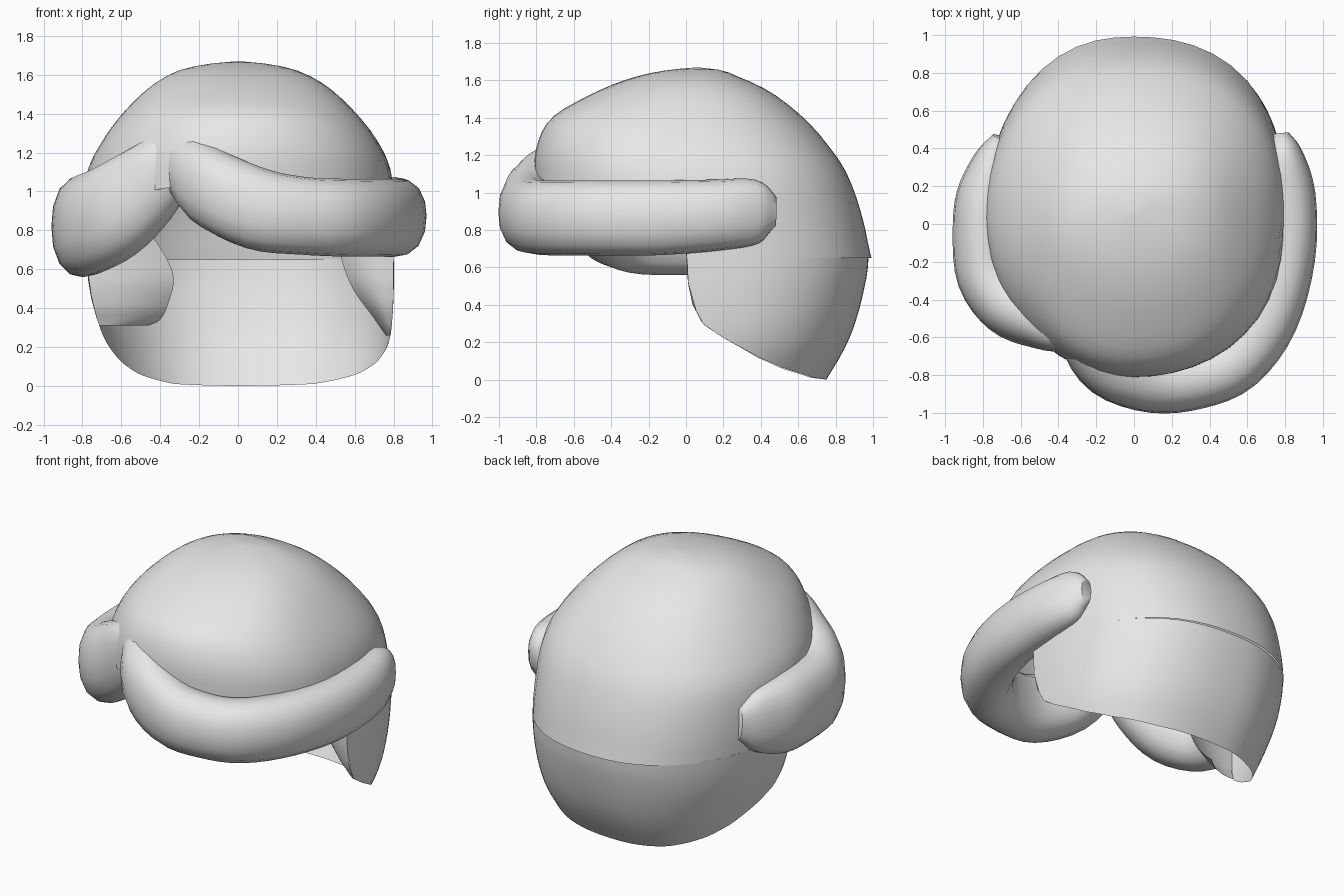
import bpy, math
from mathutils import Vector

cube = bpy.data.objects.get("Cube")
if cube:
    bpy.data.objects.remove(cube)

mat = bpy.data.materials.new("light grey")
mat.use_nodes = True
mat.diffuse_color = (0.8, 0.8, 0.8, 1)
mat.node_tree.nodes["Principled BSDF"].inputs["Base Color"].default_value = mat.diffuse_color


def lerp_table(table, key):
    """Linear lookup in rows sorted by their first value."""
    if key <= table[0][0]:
        return table[0][1:]
    for a, b in zip(table, table[1:]):
        if key <= b[0]:
            t = (key - a[0]) / (b[0] - a[0])
            return [p + (q - p) * t for p, q in zip(a[1:], b[1:])]
    return table[-1][1:]


def smooth_path(path, steps):
    """Points along a Catmull-Rom spline through the path."""
    pts = [Vector(p) for p in path]
    pts = [2 * pts[0] - pts[1]] + pts + [2 * pts[-1] - pts[-2]]
    samples = []
    for p0, p1, p2, p3 in zip(pts, pts[1:], pts[2:], pts[3:]):
        for k in range(steps):
            t = k / steps
            samples.append(.5 * (2 * p1 + (p2 - p0) * t + (2 * p0 - 5 * p1 + 4 * p2 - p3) * t * t
                                 + (3 * p1 - p0 - 3 * p2 + p3) * t ** 3))
    return samples + [pts[-2]]


def grid_object(name, rows, closed=False, caps=False):
    """Skin a list of equally long point rows."""
    n = len(rows[0])
    verts = [p for row in rows for p in row]
    faces = []
    for i in range(len(rows) - 1):
        for j in range(n if closed else n - 1):
            k = (j + 1) % n
            faces.append((i * n + j, i * n + k, (i + 1) * n + k, (i + 1) * n + j))
    if caps:
        faces.append(tuple(reversed(range(n))))
        faces.append(tuple(range(len(verts) - n, len(verts))))
    mesh = bpy.data.meshes.new(name)
    mesh.from_pydata(verts, [], faces)
    mesh.materials.append(mat)
    obj = bpy.data.objects.new(name, mesh)
    bpy.context.collection.objects.link(obj)
    bpy.ops.object.select_all(action="DESELECT")
    obj.select_set(True)
    bpy.context.view_layer.objects.active = obj
    bpy.ops.object.mode_set(mode="EDIT")
    bpy.ops.mesh.select_all(action="SELECT")
    bpy.ops.mesh.remove_doubles(threshold=0.0005)
    bpy.ops.mesh.normals_make_consistent(inside=False)
    bpy.ops.object.mode_set(mode="OBJECT")
    bpy.ops.object.shade_smooth_by_angle(angle=math.radians(50))


# Head outline by height: z, left width, right width, front y, back y
HEAD = smooth_path([
    (0, .7, .6, -.6, .75), (.2, .775, .675, -.7, .865), (.45, .8, .755, -.75, .945),
    (.72, .8, .785, -.8, .975), (1.06, .795, .785, -.81, .88), (1.24, .73, .71, -.8, .77),
    (1.4, .61, .595, -.72, .63), (1.54, .46, .45, -.48, .45), (1.62, .31, .31, -.27, .28),
    (1.655, .16, .16, -.1, .19), (1.67, 0, 0, .06, .06)], 3)


def head_point(angle, z):
    left, right, front, back = lerp_table(HEAD, z)
    c, s = math.cos(angle), math.sin(angle)
    power = 2.2 + .18 * c + .1 * s
    fat = (abs(c) ** power + abs(s) ** power) ** (-1 / power)
    return Vector(((left if c > 0 else right) * c * fat,
                   (front + back) / 2 + (back - front) / 2 * s * fat, z))


# Crown: dome with a high front hairline and a small lip at the back
HAIRLINE = [(-1, 1.04), (-.8, 1.0), (-.5, .93), (-.2, .8), (0, .66), (1, .65)]
SEGMENTS, STEPS = 48, 20
rows = []
for i in range(STEPS + 1):
    row = []
    for j in range(SEGMENTS):
        a = math.tau * j / SEGMENTS
        s = math.sin(a)
        bottom = lerp_table(HAIRLINE, s)[0]
        p = head_point(a, bottom + (1.67 - bottom) * math.cos(math.pi / 2 * i / STEPS))
        if i == STEPS:
            p.y += .04 * max(0, s - .6)
        row.append(p)
    rows.append(row)
grid_object("crown", rows, closed=True)

# Nape: open shell behind the ears, with a sloping lower edge
NAPE_EDGE = [(-.1, .52), (-.07, .4), (0, .3), (.13, .23), (.4, .12),
             (.6, .06), (.85, .01), (1, 0)]
START = math.asin(NAPE_EDGE[0][0])
rows = []
for i in range(13):
    row = []
    for j in range(65):
        a = START + (math.pi - 2 * START) * j / 64
        high = lerp_table(HAIRLINE, math.sin(a))[0]
        low = lerp_table(NAPE_EDGE, math.sin(a))[0]
        row.append(head_point(a, high + (low - high) * i / 12))
    rows.append(row)
grid_object("nape", rows)

# Side locks: curl inward from the front edges of the nape
EDGE_BY_HEIGHT = [(z, s) for s, z in reversed(NAPE_EDGE)]


def side_lock(name, side, inner):
    rows = []
    for x, z in smooth_path(inner, 3):
        a = math.asin(lerp_table(EDGE_BY_HEIGHT, z)[0])
        edge = head_point(a if side > 0 else math.pi - a, z)
        row = []
        for k in range(9):
            t = k / 8
            row.append((edge.x + (side * x - edge.x) * t,
                        edge.y + .1 * t * t - .01 * math.sin(math.pi * t), z))
        rows.append(row)
    grid_object(name, rows)


side_lock("left_side_lock", 1, [(.76, .26), (.69, .36), (.59, .5), (.53, .66), (.5, .85)])
side_lock("right_side_lock", -1, [(.46, .31), (.4, .34), (.36, .42), (.33, .55), (.38, .68), (.5, .85)])


# Fringe rolls: oval tubes swept along a smooth path of x, y, z, width, height
def roll(name, path, sides=16):
    samples = smooth_path(path, 4)
    rows = []
    for i, p in enumerate(samples):
        nxt, prv = samples[min(i + 1, len(samples) - 1)], samples[max(i - 1, 0)]
        tangent = Vector(nxt[:3]) - Vector(prv[:3])
        across = tangent.cross(Vector((0, 0, 1))).normalized()
        up = across.cross(tangent).normalized()
        row = []
        for j in range(sides):
            a = math.tau * j / sides
            c, s = math.cos(a), math.sin(a)
            fat = (abs(c) ** 2.3 + abs(s) ** 2.3) ** (-1 / 2.3)
            row.append(Vector(p[:3]) + across * (p[3] * c * fat) + up * (p[4] * s * fat))
        rows.append(row)
    grid_object(name, rows, closed=True, caps=True)


roll("long_fringe_roll", [
    (-.3, -.42, 1.25, .12, .12), (-.25, -.59, 1.16, .15, .16), (-.13, -.76, 1.02, .16, .2),
    (.1, -.84, .91, .16, .21), (.33, -.82, .875, .16, .2), (.54, -.73, .865, .16, .2),
    (.71, -.5, .865, .16, .2), (.81, -.17, .865, .15, .2), (.81, .16, .88, .15, .19),
    (.79, .38, .9, .1, .17), (.78, .48, .9, .04, .08)])
roll("short_fringe_roll", [
    (-.26, -.45, 1.25, .12, .12), (-.37, -.53, 1.14, .14, .17), (-.5, -.5, 1.01, .16, .22),
    (-.65, -.42, .89, .18, .25), (-.77, -.27, .83, .17, .26),
    (-.8, -.05, .82, .16, .26), (-.79, .15, .82, .15, .25),
    (-.75, .34, .84, .1, .2), (-.71, .46, .85, .04, .1)])
